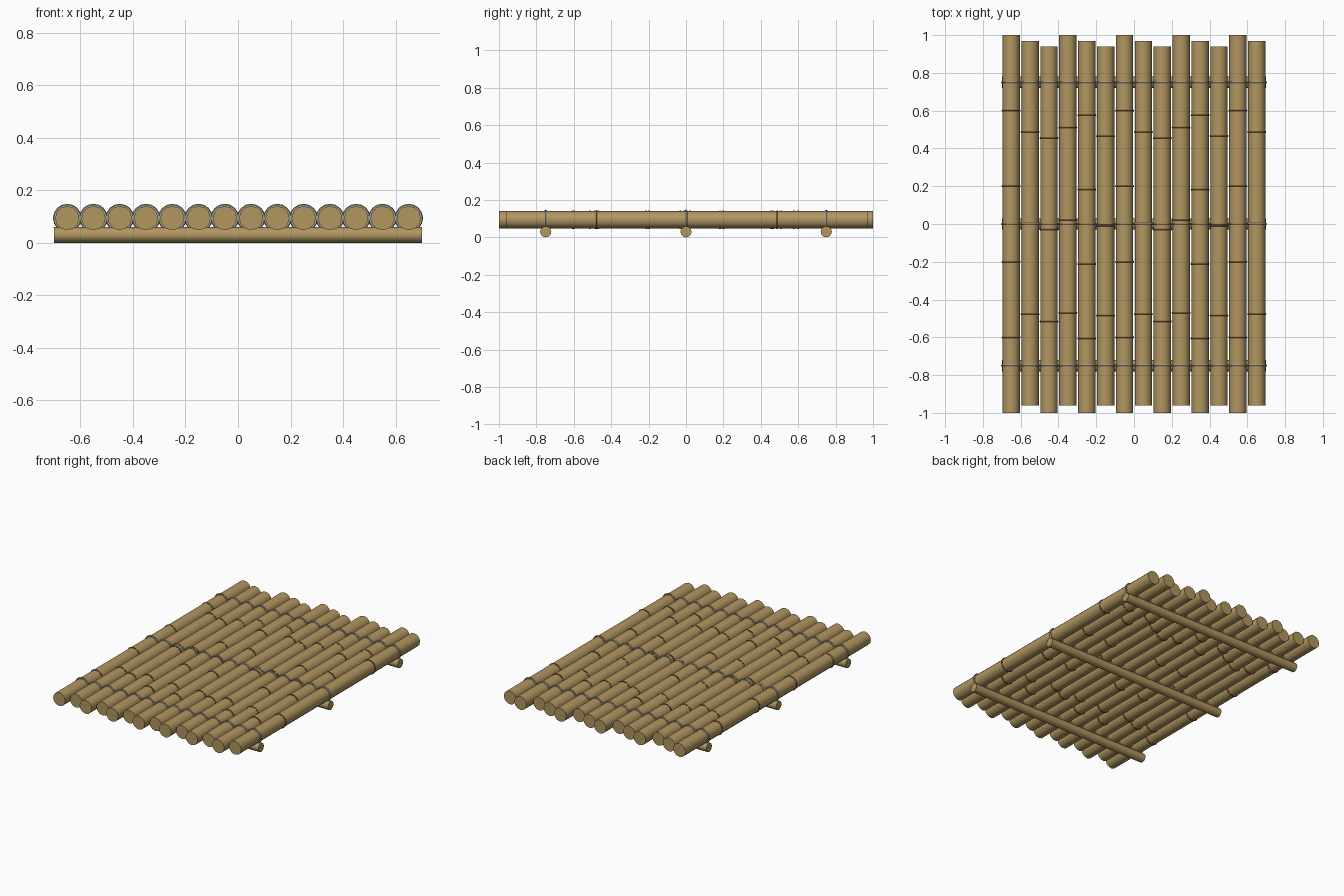
import bpy
import math

if "Cube" in bpy.data.objects:
    bpy.data.objects.remove(bpy.data.objects["Cube"])


def material(name, rgb):
    m = bpy.data.materials.new(name)
    m.use_nodes = True
    m.diffuse_color = (*rgb, 1)
    m.node_tree.nodes["Principled BSDF"].inputs["Base Color"].default_value = (*rgb, 1)
    return m


BAMBOO = material("bamboo tan", (0.44, 0.305, 0.118))
NODE = material("node brown", (0.22, 0.125, 0.045))
ROPE = material("rope grey", (0.38, 0.36, 0.29))

POLES = 14
SPACING = 0.1
POLE_R = 0.046
POLE_Z = 0.094
BEAM_R = 0.03
BEAM_Y = (-0.75, 0, 0.75)
ALONG_Y = (math.pi / 2, 0, 0)
ALONG_X = (0, math.pi / 2, 0)


def finish(name, mat):
    ob = bpy.context.object
    ob.name = name
    ob.data.materials.append(mat)
    bpy.ops.object.shade_smooth_by_angle(angle=math.radians(40))
    return ob


def rod(name, radius, length, location, rotation):
    bpy.ops.mesh.primitive_cylinder_add(vertices=12, radius=radius, depth=length,
                                        location=location, rotation=rotation)
    return finish(name, BAMBOO)


def ring(name, major, minor, location, mat):
    bpy.ops.mesh.primitive_torus_add(major_segments=16, minor_segments=6,
                                     major_radius=major, minor_radius=minor,
                                     location=location, rotation=ALONG_Y)
    return finish(name, mat)


# Deck poles with staggered ends, their growth nodes and rope lashings
for i in range(POLES):
    x = (i - (POLES - 1) / 2) * SPACING
    back = 1 - 0.03 * (i % 3)
    front = -1 + 0.04 * (i % 2)
    length = back - front
    rod(f"deck_pole_{i + 1}", POLE_R, length, (x, (back + front) / 2, POLE_Z), ALONG_Y)

    # Longer poles have one more section
    sections = 5 if length > 1.965 else 4
    for k in range(1, sections):
        y = front + length * k / sections
        ring(f"node_{i + 1}_{k}", 0.0445, 0.006, (x, y, POLE_Z), NODE)

    for k, y in enumerate(BEAM_Y):
        ring(f"rope_lashing_{i + 1}_{k + 1}", 0.048, 0.0065, (x, y, POLE_Z), ROPE)

# Cross beams under the deck
for k, y in enumerate(BEAM_Y):
    rod(f"cross_beam_{k + 1}", BEAM_R, POLES * SPACING, (0, y, BEAM_R), ALONG_X)
